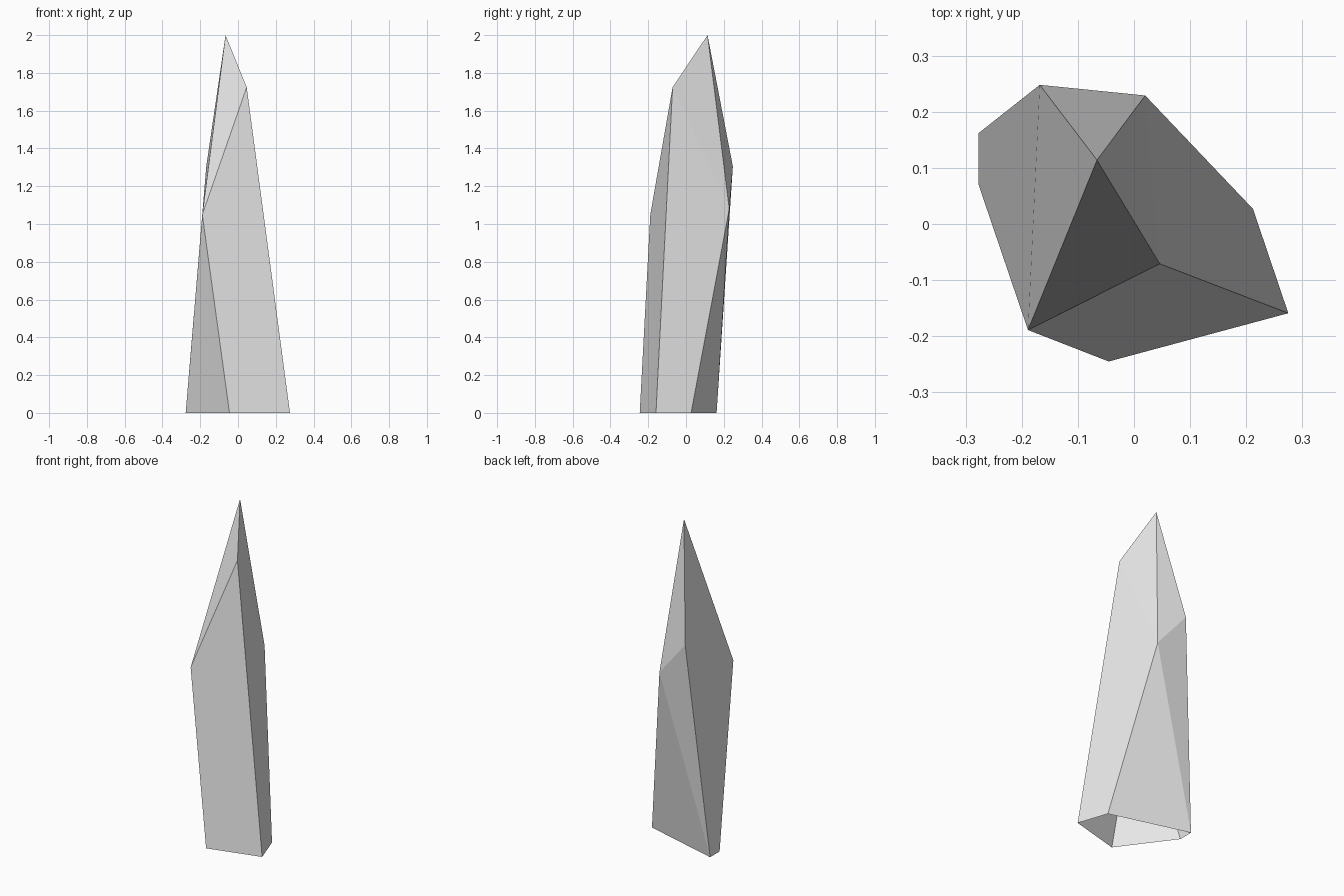
import bpy
import bmesh

cube = bpy.data.objects.get("Cube")
if cube:
    bpy.data.objects.remove(cube, do_unlink=True)

# Grey stone material
stone = bpy.data.materials.new("grey stone")
stone.use_nodes = True
grey = (0.8, 0.8, 0.8, 1.0)
stone.diffuse_color = grey
stone.node_tree.nodes["Principled BSDF"].inputs["Base Color"].default_value = grey

# Corner points: foot ring, shoulders and tip
corners = {
    "foot_back": (-0.277, 0.162, 0),
    "foot_side": (-0.277, 0.07, 0),
    "foot_front": (-0.045, -0.245, 0),
    "foot_left": (0.275, -0.159, 0),
    "foot_rear": (0.212, 0.027, 0),
    "shoulder_back": (-0.168, 0.248, 1.305),
    "shoulder_rear": (0.02, 0.229, 1.08),
    "shoulder_front": (-0.189, -0.189, 1.05),
    "shoulder_high": (0.046, -0.071, 1.724),
    "tip": (-0.066, 0.114, 2),
}

# Cut facets of the shard; the foot stays open
facets = [
    # front
    ("tip", "shoulder_front", "shoulder_high"),
    ("shoulder_front", "foot_left", "shoulder_high"),
    ("shoulder_front", "foot_front", "foot_left"),
    ("shoulder_front", "foot_side", "foot_front"),
    # left
    ("tip", "shoulder_high", "shoulder_rear"),
    ("shoulder_high", "foot_left", "shoulder_rear"),
    ("foot_left", "foot_rear", "shoulder_rear"),
    # back
    ("tip", "shoulder_rear", "shoulder_back"),
    ("shoulder_rear", "foot_back", "shoulder_back"),
    ("shoulder_rear", "foot_rear", "foot_back"),
    # right
    ("tip", "shoulder_back", "shoulder_front"),
    ("shoulder_back", "foot_back", "foot_side", "shoulder_front"),
]

bm = bmesh.new()
verts = {name: bm.verts.new(co) for name, co in corners.items()}
for facet in facets:
    bm.faces.new([verts[name] for name in facet])

mesh = bpy.data.meshes.new("crystal_shard")
bm.to_mesh(mesh)
bm.free()
mesh.materials.append(stone)
shard = bpy.data.objects.new("crystal_shard", mesh)
bpy.context.collection.objects.link(shard)
